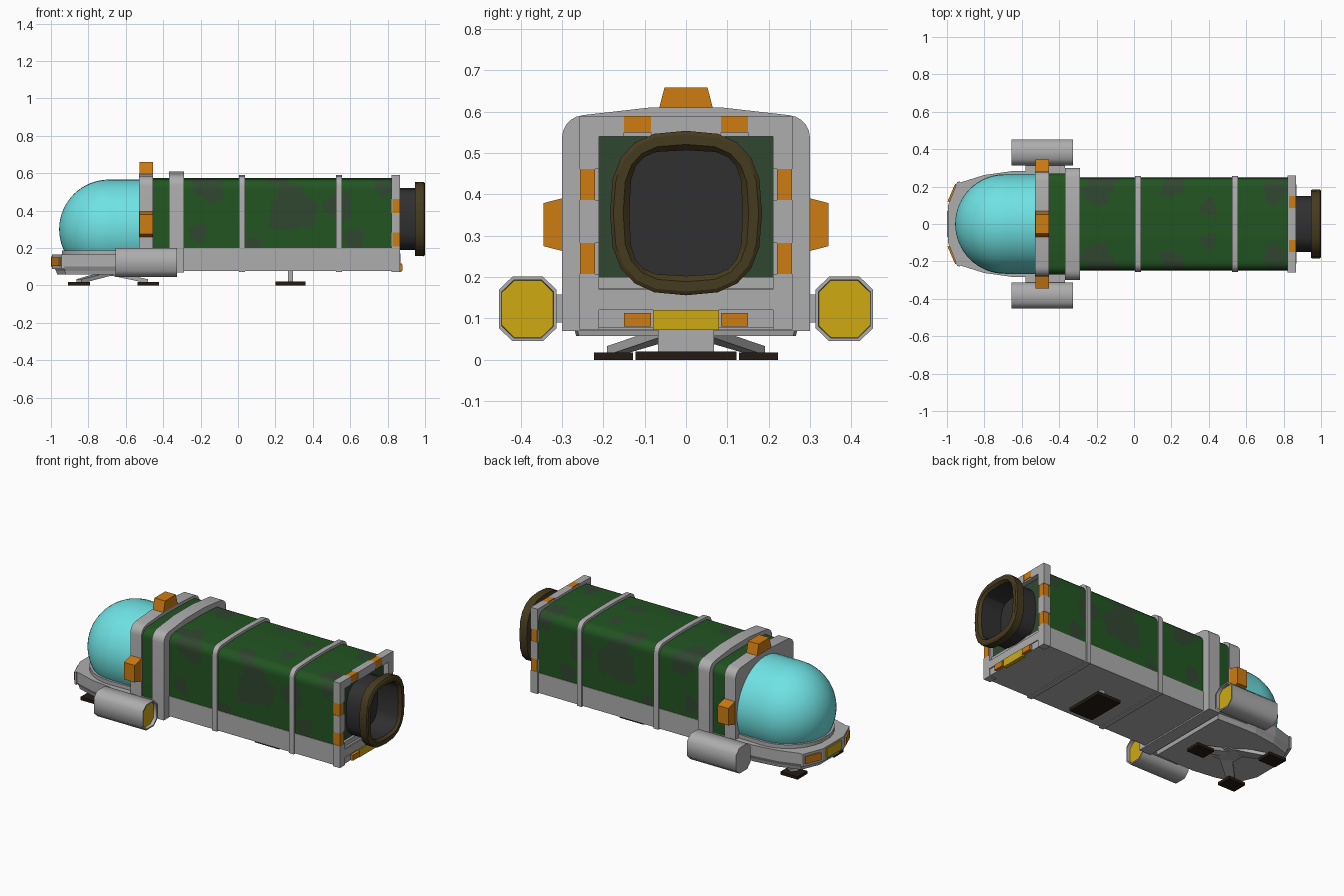
import bpy, bmesh, math
from mathutils import Vector

if "Cube" in bpy.data.objects:
    bpy.data.objects.remove(bpy.data.objects["Cube"])

def mat(name, r, g, b):
    m = bpy.data.materials.new(name)
    m.diffuse_color = (r, g, b, 1)
    m.use_nodes = True
    m.node_tree.nodes["Principled BSDF"].inputs["Base Color"].default_value = m.diffuse_color
    return m

GREY = mat("light_grey", .42, .42, .42)
GREEN = mat("green", .016, .09, .016)
CAMO = mat("camo_grey_green", .03, .062, .03)
CYAN = mat("cyan_glass", .16, .76, .77)
ORANGE = mat("orange", .62, .2, .006)
YELLOW = mat("yellow", .62, .4, .006)
BROWN = mat("olive_brown", .062, .044, .014)
DARK = mat("dark_grey", .03, .03, .03)
PAD = mat("pad_black", .017, .011, .007)

def finish(name, bm, mats, smooth=None):
    bmesh.ops.recalc_face_normals(bm, faces=bm.faces)
    me = bpy.data.meshes.new(name)
    bm.to_mesh(me)
    bm.free()
    for m in mats:
        me.materials.append(m)
    ob = bpy.data.objects.new(name, me)
    bpy.context.collection.objects.link(ob)
    if smooth:
        bpy.ops.object.select_all(action='DESELECT')
        ob.select_set(True)
        bpy.context.view_layer.objects.active = ob
        bpy.ops.object.shade_smooth_by_angle(angle=math.radians(smooth))
    return ob

def loft_bm(rings, bands=None, caps=(0, 0), closed=True):
    """Join rings of points with quads; bands and caps give material indices."""
    bm = bmesh.new()
    vs = [[bm.verts.new(p) for p in r] for r in rings]
    n = len(rings[0])
    for k in range(len(vs) - 1):
        for i in range(n if closed else n - 1):
            j = (i + 1) % n
            f = bm.faces.new((vs[k][i], vs[k][j], vs[k + 1][j], vs[k + 1][i]))
            f.material_index = bands[k] if bands else 0
    for ring, c in ((vs[0], caps[0]), (vs[-1], caps[1])):
        if c is not None:
            bm.faces.new(ring).material_index = c
    return bm

def prism_x(name, prof, x0, x1, m, smooth=None):
    return finish(name, loft_bm([[(x, y, z) for y, z in prof] for x in (x0, x1)]), [m], smooth)

def box(name, x0, x1, y0, y1, z0, z1, m):
    return prism_x(name, [(y0, z0), (y1, z0), (y1, z1), (y0, z1)], x0, x1, m)

def roof(w, z0, z1, r, arch):
    """Box section with rounded top corners and a slightly raised roof."""
    half = [(w, z0)]
    for i in range(6):
        a = math.radians(i * 17)
        half.append((w - r + r * math.cos(a), z1 - arch - r + r * math.sin(a)))
    half.append((w * .3, z1))
    return half + [(-y, z) for y, z in reversed(half)]

# --- main green hull, gridded so camouflage patches can be chosen per face
outline = roof(.247, .19, .575, .05, .006)
fine = []
for a, b in zip(outline, outline[1:]):
    a, b = Vector(a), Vector(b)
    n = max(1, round((b - a).length / .013))
    fine += [a.lerp(b, i / n) for i in range(n)]
fine.append(Vector(outline[-1]))
bm = loft_bm([[(-.3 + 1.13 * k / 90, p.x, p.y) for p in fine] for k in range(91)],
             caps=(None, None), closed=False)
blobs = [(.29, .25, .41, .125), (-.15, .25, .53, .085), (.54, .25, .42, .075), (.62, .25, .25, .055),
         (-.21, .25, .28, .05), (.08, .25, .22, .04), (.78, .25, .52, .05), (-.2, .17, .575, .07),
         (.4, .09, .575, .045), (.75, .17, .575, .06), (.2, .2, .575, .06)]
for f in bm.faces:
    c = f.calc_center_median()
    for x, y, z, r in blobs:
        d = Vector((c.x - x, abs(c.y) - y, c.z - z))
        a = math.atan2(d.z + d.y, d.x)
        if d.length < r * (1 + .16 * math.sin(3 * a + x * 9) + .08 * math.sin(7 * a)):
            f.material_index = 1
finish("hull", bm, [GREEN, CAMO], 35)
prism_x("hull_neck", roof(.27, .1, .575, .05, .006), -.48, -.33, GREEN, 35)
box("hull_end_wall", .8, .835, -.23, .23, .15, .555, CAMO)

# --- lower chassis, ribs and collars
box("chassis", -.3, .85, -.25, .25, .078, .2, GREY)
for i, x in enumerate((.022, .54)):
    prism_x(f"rib_{i}", roof(.257, .073, .59, .05, .006), x - .016, x + .016, GREY, 35)
prism_x("main_collar", roof(.30, .07, .61, .055, .018), -.37, -.29, GREY, 35)
prism_x("front_collar", roof(.28, .1, .595, .055, .01), -.53, -.455, GREY, 35)

# --- rear end frame with corner brackets and lights
box("frame_top", .82, .862, -.25, .25, .54, .583, GREY)
box("frame_bottom", .82, .862, -.25, .25, .078, .172, GREY)
box("frame_sill", .82, .868, -.21, .21, .12, .17, GREY)
box("rear_yellow_plate", .85, .874, -.08, .08, .072, .12, YELLOW)
for s, side in ((-1, "right"), (1, "left")):
    def sbox(name, x0, x1, y0, y1, z0, z1, m):
        box(f"{name}_{side}", x0, x1, *sorted((s * y0, s * y1)), z0, z1, m)
    sbox("frame_post", .82, .862, .21, .25, .078, .58, GREY)
    sbox("corner_top_side", .82, .867, .21, .258, .462, .59, GREY)
    sbox("corner_top", .82, .867, .15, .258, .54, .59, GREY)
    sbox("corner_bottom_side", .82, .867, .21, .258, .073, .207, GREY)
    sbox("post_middle", .82, .867, .21, .258, .283, .387, GREY)
    sbox("top_light", .828, .866, .085, .15, .55, .59, ORANGE)
    sbox("low_light", .85, .88, .085, .15, .08, .113, ORANGE)
    sbox("side_light_upper", .826, .866, .22, .256, .387, .462, ORANGE)
    sbox("side_light_lower", .826, .866, .22, .256, .207, .283, ORANGE)
box("frame_top_middle", .82, .867, -.085, .085, .54, .59, GREY)

# --- rear docking tube with a thick rounded rim
def squircle(x, a, b, n, cz=.355, count=20):
    pts = []
    for i in range(count):
        t = 2 * math.pi * i / count
        c, s = math.cos(t), math.sin(t)
        pts.append((x, a * math.copysign(abs(c) ** (2 / n), c), cz + b * math.copysign(abs(s) ** (2 / n), s)))
    return pts

tube = [squircle(.83, .15, .165, 3), squircle(.946, .15, .165, 3), squircle(.946, .183, .197, 2.7),
        squircle(.994, .184, .199, 2.7), squircle(1.0, .176, .19, 2.7), squircle(1.0, .152, .166, 3),
        squircle(.985, .137, .152, 3.6), squircle(.845, .137, .152, 3.6)]
finish("docking_tube", loft_bm(tube, [0, 1, 1, 1, 1, 1, 0], (0, 0)), [DARK, BROWN], 25)

# --- glass dome: quarter sphere nose running back into a barrel, cut flat below
R, CX, CZ = .266, -.69, .30
rings = []
for k in range(17):
    t = math.radians(1 + 89 * k / 16)
    rings.append((CX - R * math.cos(t), R * math.sin(t)))
rings.append((-.5, R))
bm = loft_bm([[(x, r * math.cos(i * math.pi / 20), CZ + r * math.sin(i * math.pi / 20)) for i in range(40)]
              for x, r in rings])
bmesh.ops.bisect_plane(bm, geom=bm.verts[:] + bm.edges[:] + bm.faces[:], plane_co=(0, 0, .17),
                       plane_no=(0, 0, -1), clear_outer=True)
finish("glass_dome", bm, [CYAN], 40)

# --- rounded nose platform with a recessed underside
def both(half):
    return half + [(x, -y) for x, y in reversed(half)]

nose = both([(-.37, .275), (-.53, .283), (-.65, .283), (-.8, .262), (-.935, .22), (-.985, .1)])
bm = loft_bm([[(-.68 + (x + .68) * k, y * k, z) for x, y in nose]
              for k, z in ((.96, .078), (1, .1), (1, .165))])
bottom = [f for f in bm.faces if all(v.co.z < .08 for v in f.verts)]
bmesh.ops.inset_region(bm, faces=bottom, thickness=.025)
bmesh.ops.inset_region(bm, faces=bottom, thickness=.006, depth=-.02)
finish("nose_platform", bm, [GREY])
skirt = [(-.5, .25)] + [(CX - .255 * math.sin(math.radians(a)), .255 * math.cos(math.radians(a)))
                        for a in range(0, 90, 10)]
finish("dome_skirt", loft_bm([[(x, y, z) for x, y in both(skirt)] for z in (.16, .188)]), [GREY], 35)

# --- nose bumper, plate and lights
bumper = both([(-.93, .227), (-.945, .225), (-.994, .1)])
finish("bumper", loft_bm([[(x, y, z) for x, y in bumper] for z in (.088, .165)]), [GREY])
box("nose_yellow_plate", -1.0, -.96, -.07, .07, .098, .155, YELLOW)
for s in (-1, 1):
    a, b = Vector((-.991, s * .118)), Vector((-.95, s * .212))
    out = Vector((-.006, s * .003))
    quad = [a - out, b - out, b + out, a + out]
    finish("nose_light", loft_bm([[(p.x, p.y, z) for p in quad] for z in (.105, .15)]), [ORANGE])

# --- tapered orange blocks on the front collar
def block(name, place):
    rs = [[place(x, u * w, h) for x, u in ((-.527, -1), (-.455, -1), (-.455, 1), (-.527, 1))]
          for w, h in ((.069, 0), (.052, .066))]
    finish(name, loft_bm(rs), [ORANGE])

block("top_block", lambda x, u, h: (x, u, .593 + h))
block("left_block", lambda x, u, h: (x, .279 + h, .327 + u))
block("right_block", lambda x, u, h: (x, -.279 - h, .327 + u))

# --- side thruster pods
def pod_ring(x, k, s):
    q = [(.07, .046), (.037, .078), (-.037, .078), (-.07, .046)]
    return [(x, s * .383 + y * k, .123 + z * k) for y, z in q + [(-y, -z) for y, z in q]]

for s, side in ((-1, "right"), (1, "left")):
    pr = [pod_ring(x, k, s) for x, k in ((-.655, 1), (-.325, 1), (-.325, .9), (-.345, .88))]
    finish(f"pod_{side}", loft_bm(pr, caps=(0, 1)), [GREY, YELLOW], 50)
    box(f"pod_strut_{side}", -.58, -.37, *sorted((s * .26, s * .33)), .09, .158, GREY)

# --- landing feet: three-legged nose stand and a middle pad
def leg(name, p, q, w0, w1):
    p, q = Vector(p), Vector(q)
    d = (q - p).normalized()
    n = Vector((-d.y, d.x, 0)).normalized()
    rs = [[e + n * w * u + Vector((0, 0, .011 * v)) for u, v in ((-1, -1), (1, -1), (1, 1), (-1, 1))]
          for e, w in ((p, w0), (q, w1))]
    finish(name, loft_bm(rs), [GREY])

box("stand_hub", -.75, -.62, -.065, .065, .05, .1, GREY)
for i, (x, y) in enumerate(((-.85, .175), (-.85, -.175), (-.48, 0))):
    leg(f"stand_leg_{i}", (-.69, y * .2, .066), (x, y, .022), .035, .022)
    box(f"stand_pad_{i}", x - .058, x + .058, y - .047, y + .047, 0, .018, PAD)
box("middle_foot_column", .266, .294, -.068, .068, .01, .08, GREY)
box("middle_foot_pad", .2, .362, -.122, .122, 0, .02, PAD)
